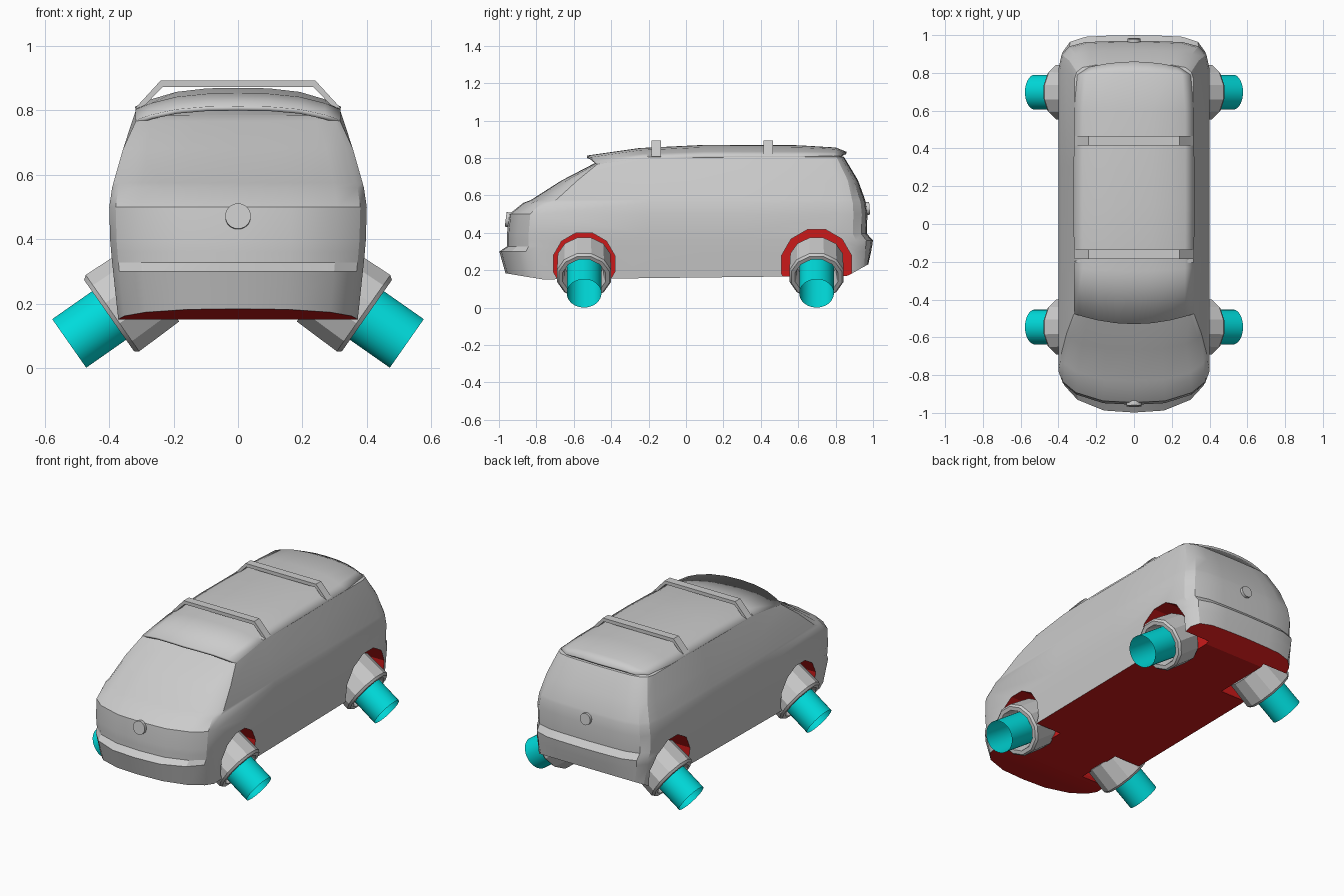
import bpy, bmesh, math
from mathutils import Matrix, Vector

if "Cube" in bpy.data.objects:
    bpy.data.objects.remove(bpy.data.objects["Cube"])


def material(name, color):
    m = bpy.data.materials.new(name)
    m.diffuse_color = color
    m.use_nodes = True
    m.node_tree.nodes["Principled BSDF"].inputs["Base Color"].default_value = m.diffuse_color
    return m


RED = material("red_underside", (0.6, 0.01, 0.01, 1))
CYAN = material("cyan_glow", (0.0, 0.72, 0.72, 1))


def make(name, bm, mats=(), angle=28):
    bmesh.ops.remove_doubles(bm, verts=bm.verts, dist=1e-5)
    bmesh.ops.recalc_face_normals(bm, faces=bm.faces)
    me = bpy.data.meshes.new(name)
    bm.to_mesh(me)
    bm.free()
    for m in mats:
        me.materials.append(m)
    ob = bpy.data.objects.new(name, me)
    bpy.context.collection.objects.link(ob)
    smooth(ob, angle)
    return ob


def smooth(ob, angle):
    bpy.ops.object.select_all(action='DESELECT')
    ob.select_set(True)
    bpy.context.view_layer.objects.active = ob
    if angle:
        bpy.ops.object.shade_smooth_by_angle(angle=math.radians(angle))


def lathe(name, profile, sides, matrix, mats=(), angle=28):
    """Spin (radius, height) points around local z."""
    bm = bmesh.new()
    rings = [[bm.verts.new(matrix @ Vector((r * math.cos(a), r * math.sin(a), h)))
              for a in (2 * math.pi * (i + 0.5) / sides for i in range(sides))]
             for r, h in profile]
    for a, b in zip(rings, rings[1:]):
        for i in range(sides):
            j = (i + 1) % sides
            bm.faces.new((a[i], a[j], b[j], b[i]))
    return make(name, bm, mats, angle)


# Body: stacked horizontal outlines
# z, half width, front y, front corner depth, rear y, rear corner depth
RINGS = [
    (.160, .372, -.965, .20, .975, .11), (.300, .388, -.998, .21, .990, .16),
    (.328, .391, -.957, .17, .995, .17), (.360, .394, -.957, .17, 1.00, .18),
    (.395, .397, -.957, .17, .967, .15), (.500, .400, -.945, .165, .970, .15),
    (.560, .391, -.870, .14, .962, .14), (.575, .387, -.830, .135, .958, .14),
    (.680, .357, -.665, .085, .920, .11), (.805, .316, -.500, .03, .845, .08),
    (.818, .285, -.470, .02, .815, .07)]
FRONT = [(0, 0), (.41, .05), (.77, .32), (.95, .68), (1, 1)]
REAR = [(1, 1), (.96, .5), (.86, .2), (.65, .05), (.4, .02), (0, 0)]


def outline(k):
    z, w, yf, df, yr, dr = RINGS[k]
    pts = [[w * x, yf + df * d, z + (.035 * (1 - d) if k == 0 else 0)] for x, d in FRONT]
    pts += [[w, y, z] for y in (-.2, .3)]
    pts += [[w * x, yr - dr * d, z + (.06 * (1 - d) if k == 0 else 0)] for x, d in REAR]
    for p in pts:
        if k == 0:
            p[2] += .012 * p[1]
        if k >= len(RINGS) - 2:
            p[2] -= .13 * max(0, -.2 - p[1])
    return pts


bm = bmesh.new()
halves = []
for k in range(len(RINGS)):
    right = [bm.verts.new(p) for p in outline(k)]
    left = [v if abs(v.co.x) < 1e-6 else bm.verts.new((-v.co.x, v.co.y, v.co.z)) for v in right]
    halves.append((right, left))
n = len(halves[0][0])
for (r0, l0), (r1, l1) in zip(halves, halves[1:]):
    for i in range(n - 1):
        bm.faces.new((r0[i], r0[i + 1], r1[i + 1], r1[i]))
        bm.faces.new((l0[i + 1], l0[i], l1[i], l1[i + 1]))
for (r, l), mat in ((halves[0], 1), (halves[-1], 0)):
    for i in range(n - 1):
        quad = list(dict.fromkeys((r[i], r[i + 1], l[i + 1], l[i])))
        bm.faces.new(quad).material_index = mat
body = make("van_body", bm, (None, RED), 0)

# Wheel arches cut from the body, red inside
AXLES = [(-.545, .17, .235), (.698, .193, .23)]
for y, r, z in AXLES:
    for s in (-1, 1):
        bm = bmesh.new()
        m = (Matrix.Translation((s * .36, y, z)) @ Matrix.Rotation(math.pi / 2, 4, 'Y')
             @ Matrix.Rotation(math.pi / 12, 4, 'Z'))
        bmesh.ops.create_cone(bm, cap_ends=True, segments=12, radius1=r, radius2=r,
                              depth=.32, matrix=m)
        for f in bm.faces:
            f.material_index = 1
        cutter = make("arch_cutter", bm, (None, RED), 0)
        cutter.hide_render = True
        mod = body.modifiers.new("arch", 'BOOLEAN')
        mod.operation, mod.solver, mod.object = 'DIFFERENCE', 'EXACT', cutter
        bpy.context.view_layer.objects.active = body
        bpy.ops.object.modifier_apply(modifier=mod.name)
        bpy.data.objects.remove(cutter)
smooth(body, 28)

# Domed roof panel with overhanging front visor and rear lip
# y, centre z, edge z, half width, edge sweep
ROOF = [(-.53, .813, .770, .318, .055), (-.25, .853, .803, .318, .02),
        (.1, .870, .811, .320, 0), (.6, .868, .811, .318, 0),
        (.8, .856, .815, .300, -.01), (.86, .832, .812, .240, -.03)]
US = (-1, -.85, -.6, -.3, 0, .3, .6, .85, 1)
bm = bmesh.new()
rows = [[bm.verts.new((w * u, y + sweep * u * u, zc + (ze - zc) * abs(u) ** 3)) for u in US]
        for y, zc, ze, w, sweep in ROOF]
for a, b in zip(rows, rows[1:]):
    for i in range(len(US) - 1):
        bm.faces.new((a[i], a[i + 1], b[i + 1], b[i]))
roof = make("roof_panel", bm)
solid = roof.modifiers.new("thickness", 'SOLIDIFY')
solid.thickness, solid.offset = .014, -1

# Roof rack bars
BAR = [(.318, .808), (.24, .893), (-.24, .893), (-.318, .808),
       (-.305, .800), (-.234, .872), (.234, .872), (.305, .800)]
for name, y in (("front_roof_bar", -.16), ("rear_roof_bar", .44)):
    bm = bmesh.new()
    a = [bm.verts.new((x, y - .025, z)) for x, z in BAR]
    b = [bm.verts.new((x, y + .025, z)) for x, z in BAR]
    for i in range(8):
        j = (i + 1) % 8
        bm.faces.new((a[i], a[j], b[j], b[i]))
    for v in (a, b):
        for q in ((0, 1, 6, 7), (1, 2, 5, 6), (2, 3, 4, 5)):
            bm.faces.new([v[i] for i in q])
    make(name, bm, (), 0)

# Hover thrusters: grey housing and open cyan tube, tilted down and outward
for end, (y, _, _) in zip(("front", "rear"), AXLES):
    for side, s in (("left", -1), ("right", 1)):
        m = (Matrix.Translation((s * .39, y, .17))
             @ Matrix.Rotation(s * math.radians(125), 4, 'Y'))
        lathe(f"{end}_{side}_thruster_housing",
              [(0, -.155), (.145, -.155), (.15, 0), (.14, .013), (.118, .013),
               (.108, -.03), (.104, -.10), (0, -.10)], 12, m)
        lathe(f"{end}_{side}_thruster_tube", [(.0925, -.10), (.0925, .164)], 32, m, (CYAN,))

# Plain round discs on the nose and tail
for name, y, z, r, tilt in (("front_disc", -.95, .47, .04, 83), ("rear_disc", .968, .53, .035, -85)):
    m = Matrix.Translation((0, y, z)) @ Matrix.Rotation(math.radians(tilt), 4, 'X')
    lathe(name, [(0, -.014), (r, -.014), (r, .014), (0, .014)], 16, m)
